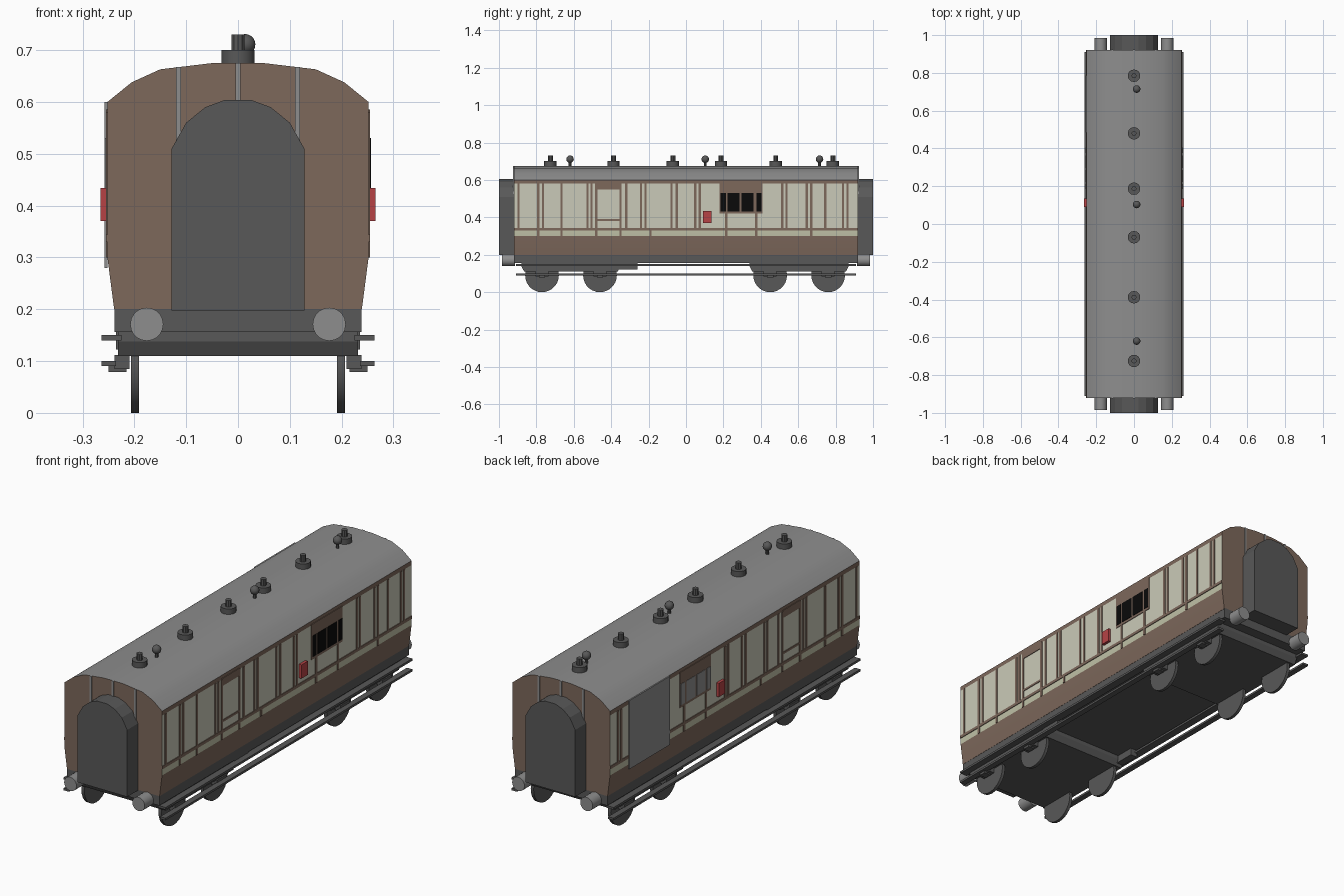
import bpy, bmesh, math
from mathutils import Matrix

if "Cube" in bpy.data.objects:
    bpy.data.objects.remove(bpy.data.objects["Cube"])


def material(name, rgb):
    m = bpy.data.materials.new(name)
    m.diffuse_color = (*rgb, 1)
    m.use_nodes = True
    m.node_tree.nodes["Principled BSDF"].inputs["Base Color"].default_value = m.diffuse_color
    return m


BROWN = material("brown paint", (0.205, 0.138, 0.105))
CREAM = material("cream panel", (0.59, 0.59, 0.48))
PALE = material("pale green cream", (0.53, 0.54, 0.39))
GREY = material("light grey", (0.27, 0.27, 0.27))
DARK = material("dark grey", (0.098, 0.098, 0.098))
BLACK = material("black window", (0.003, 0.003, 0.003))
RED = material("red", (0.47, 0.055, 0.06))


def finish(name, bm, mats, smooth=None):
    bmesh.ops.recalc_face_normals(bm, faces=bm.faces)
    me = bpy.data.meshes.new(name)
    bm.to_mesh(me)
    bm.free()
    for m in mats:
        me.materials.append(m)
    ob = bpy.data.objects.new(name, me)
    bpy.context.collection.objects.link(ob)
    if smooth:
        bpy.context.view_layer.objects.active = ob
        ob.select_set(True)
        bpy.ops.object.shade_smooth_by_angle(angle=math.radians(smooth))
        ob.select_set(False)
    return ob


def boxes(name, mat, items):
    """One object from boxes given as (x0, x1, y0, y1, z0, z1)."""
    bm = bmesh.new()
    for x0, x1, y0, y1, z0, z1 in items:
        mtx = (Matrix.Translation(((x0 + x1) / 2, (y0 + y1) / 2, (z0 + z1) / 2))
               @ Matrix.Diagonal((abs(x1 - x0), abs(y1 - y0), abs(z1 - z0), 1)))
        bmesh.ops.create_cube(bm, size=1, matrix=mtx)
    return finish(name, bm, [mat])


def prism(bm, profile, a, b, axis):
    """Extrude a (u, z) profile from a to b along x or y."""
    def point(p, t):
        return (t, p[0], p[1]) if axis == "x" else (p[0], t, p[1])
    rings = [[bm.verts.new(point(p, t)) for p in profile] for t in (a, b)]
    n = len(profile)
    bm.faces.new(rings[0])
    bm.faces.new(rings[1])
    for i in range(n):
        j = (i + 1) % n
        bm.faces.new((rings[0][i], rings[0][j], rings[1][j], rings[1][i]))


def cylinder(bm, loc, r, h, axis="z", seg=16):
    rot = {"x": Matrix.Rotation(math.pi / 2, 4, "Y"),
           "y": Matrix.Rotation(math.pi / 2, 4, "X"), "z": Matrix()}[axis]
    bmesh.ops.create_cone(bm, cap_ends=True, segments=seg, radius1=r, radius2=r,
                          depth=h, matrix=Matrix.Translation(loc) @ rot)


def mirrored(half):
    return half + [(-x, z) for x, z in reversed(half)]


# Coach body: brown shell, cream band on the sides, grey roof
W = 0.252
body = mirrored([(0.239, 0.2), (W, 0.3), (W, 0.335), (W, 0.58), (W, 0.6),
                 (0.205, 0.638), (0.15, 0.663), (0.05, 0.675)])
bm = bmesh.new()
prism(bm, body, -0.92, 0.92, "y")
bmesh.ops.recalc_face_normals(bm, faces=bm.faces)
for f in bm.faces:
    z = f.calc_center_median().z
    if f.normal.z > 0.3:
        f.material_index = 3
    elif abs(f.normal.x) > 0.9 and 0.3 < z < 0.58:
        f.material_index = 2 if z < 0.335 else 1
finish("coach_body", bm, [BROWN, CREAM, PALE, GREY], 30)

# Side mouldings, door, guard window and plates
UPRIGHTS = [-0.895, -0.79, -0.765, -0.665, -0.527, -0.505, -0.48, -0.35, -0.32,
            -0.24, -0.217, -0.078, -0.05, 0.05, 0.073, 0.515, 0.537, 0.645,
            0.67, 0.745, 0.84, 0.863]
LOWER = [-0.79, -0.665, -0.48, -0.35, -0.19, 0.215, 0.375, 0.67]
for s, side in ((1, "right"), (-1, "left")):
    a, b = s * (W - 0.002), s * (W + 0.003)
    strips = [(a, b, y - 0.006, y + 0.006, 0.33, 0.58) for y in UPRIGHTS]
    strips += [(a, b, y - 0.006, y + 0.006, 0.3, 0.335) for y in LOWER]
    strips += [(a, b, y - 0.006, y + 0.006, 0.335, 0.43) for y in (0.215, 0.375)]
    strips += [(a, b, -0.92, 0.92, 0.33, 0.344),       # waist rail
               (a, b, -0.48, -0.35, 0.55, 0.585),      # door head
               (a, b, -0.48, -0.35, 0.38, 0.39),       # door rail
               (a, b, 0.178, 0.408, 0.42, 0.585)]      # guard window panel
    boxes(side + "_mouldings", BROWN, strips)
    boxes(side + "_guard_window", BLACK if s > 0 else GREY,
          [(a, s * (W + 0.005), y0, y1, 0.432, 0.53)
           for y0, y1 in ((0.184, 0.213), (0.222, 0.287), (0.297, 0.362), (0.376, 0.404))])
    boxes(side + "_red_box", RED, [(a, s * 0.265, 0.09, 0.136, 0.37, 0.434)])
boxes("left_grey_panel", GREY, [(-W, -W - 0.006, 0.485, 0.785, 0.28, 0.6)])

# End walls: grey strips, gangways and buffers
gangway = mirrored([(0.128, 0.198), (0.128, 0.51), (0.1, 0.56), (0.063, 0.59), (0.025, 0.604)])
for s, end in ((1, "back"), (-1, "front")):
    boxes(end + "_end_strips", GREY, [(x - 0.005, x + 0.005, s * 0.919, s * 0.924, 0.2, top)
                                      for x, top in ((-0.115, 0.667), (0, 0.675), (0.115, 0.667))])
    bm = bmesh.new()
    prism(bm, gangway, s * 0.915, s, "y")
    finish(end + "_gangway", bm, [DARK])
    bm = bmesh.new()
    for x in (-0.176, 0.176):
        cylinder(bm, (x, s * 0.95, 0.171), 0.032, 0.07, "y", 20)
    finish(end + "_buffers", bm, [GREY], 30)

# Underframe and long footboards
boxes("underframe", DARK, [(-0.238, 0.238, -0.92, 0.92, 0.156, 0.205)])
boards, brackets = [], []
for s in (1, -1):
    boards += [(s * 0.225, s * 0.263, -0.91, 0.91, 0.14, 0.15),
               (s * 0.235, s * 0.263, -0.91, 0.91, 0.09, 0.1)]
    brackets.append((s * 0.2, s * 0.235, -0.36, -0.26, 0.122, 0.158))
boxes("footboards", DARK, boards)
boxes("underframe_boxes", DARK, brackets)

# Bogies with wheels and axle boxes
for c, end in ((-0.615, "front"), (0.605, "back")):
    bm = bmesh.new()
    prism(bm, [(c - 0.265, 0.158), (c - 0.265, 0.138), (c - 0.25, 0.11), (c + 0.25, 0.11),
               (c + 0.265, 0.138), (c + 0.265, 0.158)], -0.232, 0.232, "x")
    finish(end + "_bogie", bm, [DARK])
    wheels, axle_boxes = bmesh.new(), []
    for y in (c - 0.155, c + 0.155):
        for s in (1, -1):
            cylinder(wheels, (s * 0.199, y, 0.09), 0.09, 0.015, "x", 28)
            axle_boxes += [(s * 0.209, s * 0.238, y - 0.035, y + 0.035, 0.085, 0.112),
                           (s * 0.215, s * 0.25, y - 0.017, y + 0.017, 0.079, 0.1)]
    finish(end + "_wheels", wheels, [DARK], 30)
    boxes(end + "_axle_boxes", DARK, axle_boxes)

# Roof ventilators
bm = bmesh.new()
for y in (-0.725, -0.388, -0.07, 0.187, 0.48, 0.785):
    cylinder(bm, (0, y, 0.686), 0.033, 0.028, seg=14)
    cylinder(bm, (0, y, 0.713), 0.013, 0.034, seg=10)
finish("roof_ventilators", bm, [DARK], 35)

# Roof lamps: ball on a short stem
bm = bmesh.new()
for y in (-0.62, 0.103, 0.714):
    cylinder(bm, (0.014, y, 0.685), 0.007, 0.04, seg=8)
    bmesh.ops.create_uvsphere(bm, u_segments=14, v_segments=10, radius=0.02,
                              matrix=Matrix.Translation((0.014, y, 0.711)))
finish("roof_lamps", bm, [DARK], 40)
